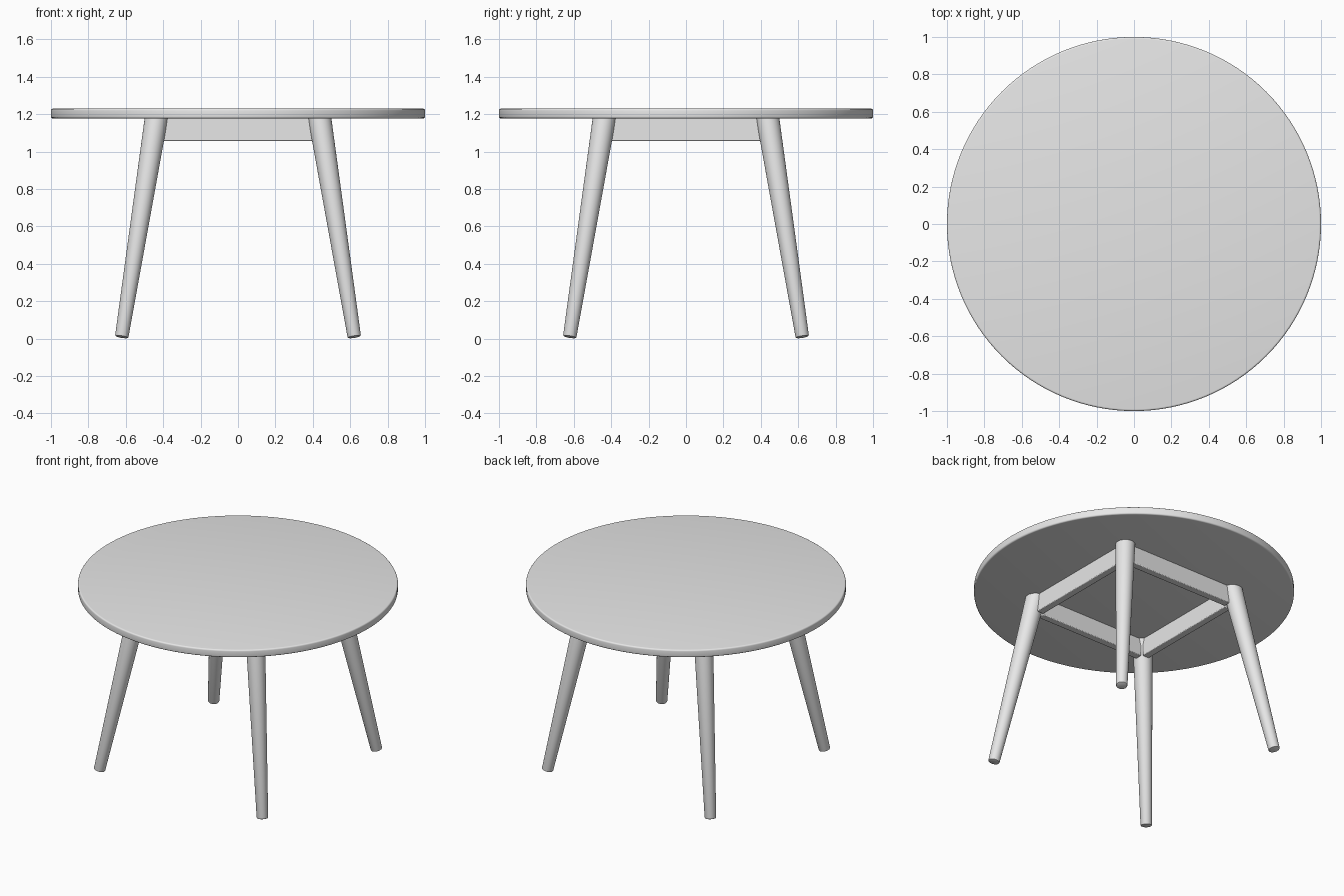
import bpy, bmesh, math
from mathutils import Vector

if "Cube" in bpy.data.objects:
    bpy.data.objects.remove(bpy.data.objects["Cube"])

paint = bpy.data.materials.new("light grey")
paint.diffuse_color = (0.8, 0.8, 0.8, 1)
paint.use_nodes = True
paint.node_tree.nodes["Principled BSDF"].inputs["Base Color"].default_value = paint.diffuse_color


def finish(obj):
    obj.data.materials.append(paint)
    bpy.ops.object.select_all(action='DESELECT')
    obj.select_set(True)
    bpy.context.view_layer.objects.active = obj
    bpy.ops.object.shade_smooth_by_angle(angle=math.radians(35))


def lathe(name, profile, sides):
    """Closed solid turned around z from (radius, height) points."""
    bm = bmesh.new()
    rings = [[bm.verts.new((r * math.cos(2 * math.pi * i / sides),
                            r * math.sin(2 * math.pi * i / sides), z))
              for i in range(sides)] for r, z in profile]
    for a, b in zip(rings, rings[1:]):
        for i in range(sides):
            j = (i + 1) % sides
            bm.faces.new((a[i], a[j], b[j], b[i]))
    bm.faces.new(rings[0][::-1])
    bm.faces.new(rings[-1])
    mesh = bpy.data.meshes.new(name)
    bm.to_mesh(mesh)
    bm.free()
    obj = bpy.data.objects.new(name, mesh)
    bpy.context.collection.objects.link(obj)
    return obj


# Round top with softly rounded rims
z0, z1, b = 1.177, 1.229, 0.01
arc = [(1 - b + b * math.sin(t * math.pi / 8), b * math.cos(t * math.pi / 8)) for t in range(5)]
profile = [(r, z0 + b - h) for r, h in arc] + [(r, z1 - b + h) for r, h in arc[::-1]]
finish(lathe("table_top", profile, 128))

# Four splayed, tapered legs
for name, sx, sy in (("front_left", -1, -1), ("front_right", 1, -1),
                     ("back_left", -1, 1), ("back_right", 1, 1)):
    foot = Vector((sx * 0.622, sy * 0.622, 0.008))
    head = Vector((sx * 0.435, sy * 0.435, 1.19))
    axis = head - foot
    leg = lathe(name + "_leg", [(0.030, 0), (0.034, 0.002), (0.036, 0.007),
                                (0.062, axis.length)], 48)
    leg.location = foot
    leg.rotation_mode = 'QUATERNION'
    leg.rotation_quaternion = axis.to_track_quat('Z', 'Y')
    finish(leg)

# Four apron rails between the legs
for i, name in enumerate(("front", "right", "back", "left")):
    a = i * math.pi / 2
    bpy.ops.mesh.primitive_cube_add(size=1, location=(0.43 * math.sin(a), -0.43 * math.cos(a), 1.119),
                                    rotation=(0, 0, a))
    rail = bpy.context.object
    rail.name = name + "_rail"
    rail.scale = (0.80, 0.05, 0.124)
    bpy.ops.object.transform_apply(location=False, rotation=False, scale=True)
    bev = rail.modifiers.new("soft edges", 'BEVEL')
    bev.width, bev.segments = 0.005, 2
    finish(rail)
